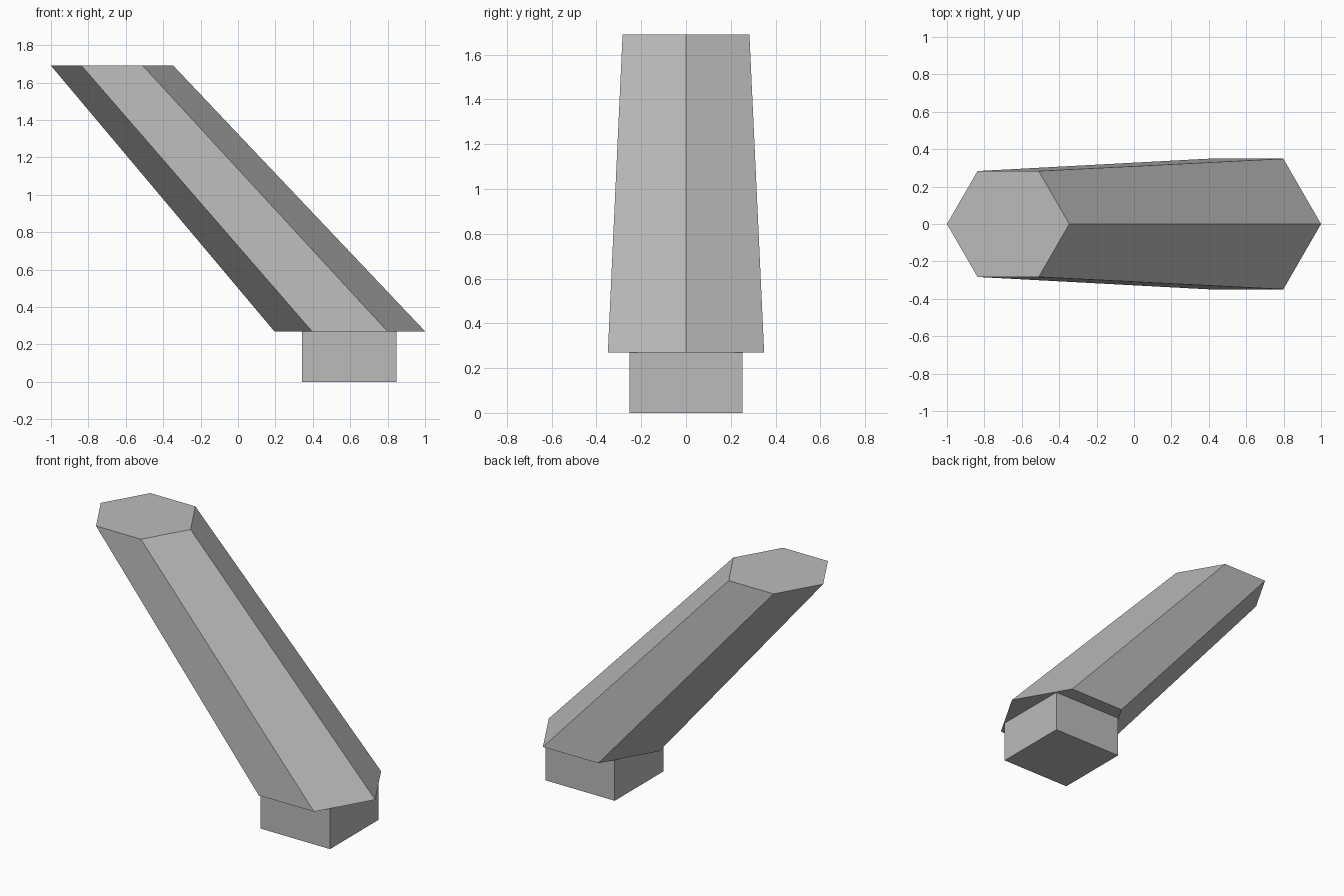
import bpy
import bmesh
from math import cos, sin, tau

default = bpy.data.objects.get("Cube")
if default:
    bpy.data.objects.remove(default, do_unlink=True)

grey = bpy.data.materials.new("plain grey")
grey.use_nodes = True
colour = (0.5, 0.5, 0.5, 1.0)
grey.diffuse_color = colour
grey.node_tree.nodes["Principled BSDF"].inputs["Base Color"].default_value = colour


def ring(bm, sides, radius, x, z):
    """Horizontal polygon with a corner pointing along +x."""
    return [bm.verts.new((x + radius * cos(tau * i / sides),
                          radius * sin(tau * i / sides), z)) for i in range(sides)]


def add_object(name, bm):
    bmesh.ops.recalc_face_normals(bm, faces=bm.faces[:])
    mesh = bpy.data.meshes.new(name)
    bm.to_mesh(mesh)
    bm.free()
    mesh.materials.append(grey)
    obj = bpy.data.objects.new(name, mesh)
    bpy.context.collection.objects.link(obj)
    return obj


# Leaning, tapered six-sided beam with level ends
SIDES = 6
bm = bmesh.new()
bottom = ring(bm, SIDES, 0.403, 0.597, 0.27)
top = ring(bm, SIDES, 0.327, -0.673, 1.69)
bm.faces.new(bottom)
bm.faces.new(top)
for i in range(SIDES):
    j = (i + 1) % SIDES
    bm.faces.new((bottom[i], bottom[j], top[j], top[i]))
add_object("slanted_beam", bm)

# Square block under the low end
bm = bmesh.new()
bmesh.ops.create_cube(bm, size=1)
bmesh.ops.scale(bm, vec=(0.505, 0.505, 0.27), verts=bm.verts[:])
bmesh.ops.translate(bm, vec=(0.595, 0, 0.135), verts=bm.verts[:])
add_object("base_block", bm)
